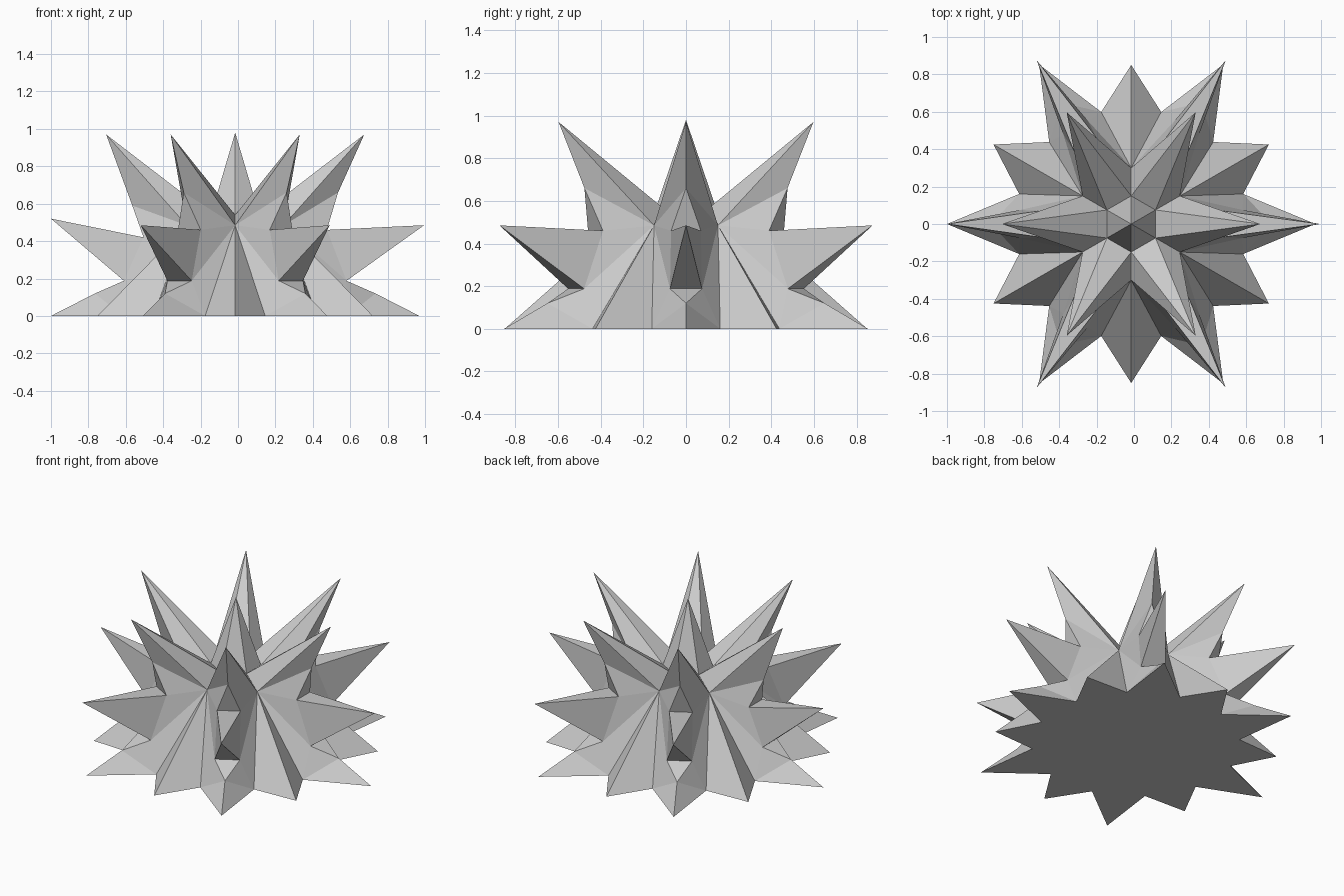
import bpy, bmesh, math

if "Cube" in bpy.data.objects:
    bpy.data.objects.remove(bpy.data.objects["Cube"])

X_OFF = -0.015          # the burst's axis sits slightly left of centre
bm = bmesh.new()

def polar(radius, angle_deg, z, side=0.0):
    """Point at a radius along an angle, pushed sideways by side."""
    a = math.radians(angle_deg)
    c, s = math.cos(a), math.sin(a)
    return bm.verts.new((radius * c - side * s + X_OFF, radius * s + side * c, z))

def face(*verts):
    bm.faces.new(verts)

# shared points: crown tip, valley rings, and small ground spikes between sectors
crown = bm.verts.new((X_OFF, 0, 0.98))
inner = [polar(0.15, 30 + 60 * i, 0.54) for i in range(6)]
valley = [polar(0.30, 30 + 60 * i, 0.485) for i in range(6)]
ground_tip = [polar(0.85, 30 + 60 * i, 0) for i in range(6)]
outline = []

for i in range(6):
    ang = 60 * i
    odd = i == 3        # the left spike is bent slightly upward
    in_r, in_l = inner[i - 1], inner[i]
    va_r, va_l = valley[i - 1], valley[i]

    # tips of the upper, middle and ground spikes
    upper = polar(0.69, ang, 0.97)
    middle = polar(0.985 if odd else 1.01, ang, 0.52 if odd else 0.485)
    ground = polar(0.985, ang, 0)

    # notches between the spikes
    notch_high = polar(0.55, ang, 0.59 if odd else 0.66)
    notch_low = polar(0.75, ang, 0.12)
    top_z = 0.42 if odd else 0.46
    top_r, top_l = (polar(0.49, ang, top_z, s) for s in (-0.07, 0.07))
    low_r, low_l = (polar(0.595, ang, 0.188, s) for s in (-0.075, 0.075))
    base_r, base_l = (polar(0.62, ang + a, 0) for a in (-15, 15))

    # crown and upper spike
    face(crown, in_r, in_l)
    face(upper, in_l, in_r)
    face(notch_high, top_l, top_r)
    # middle spike top and underside, and the notch below it
    face(middle, top_r, top_l)
    face(middle, low_l, low_r)
    face(notch_low, low_r, low_l)

    # both flanks of the sector
    for inn, va, top, low, base, tip in (
            (in_r, va_r, top_r, low_r, base_r, ground_tip[i - 1]),
            (in_l, va_l, top_l, low_l, base_l, ground_tip[i])):
        face(upper, inn, va)
        face(upper, va, notch_high)
        face(notch_high, va, top)
        face(middle, top, low)
        face(va, low, top)
        face(va, base, low)
        face(low, base, notch_low)
        face(notch_low, base, ground)
        face(va, tip, base)

    outline += [base_r, ground, base_l, ground_tip[i]]

# flat underside
face(*outline)
bmesh.ops.recalc_face_normals(bm, faces=bm.faces[:])

mesh = bpy.data.meshes.new("spiky_burst")
bm.to_mesh(mesh)
bm.free()
burst = bpy.data.objects.new("spiky_burst", mesh)
bpy.context.collection.objects.link(burst)
